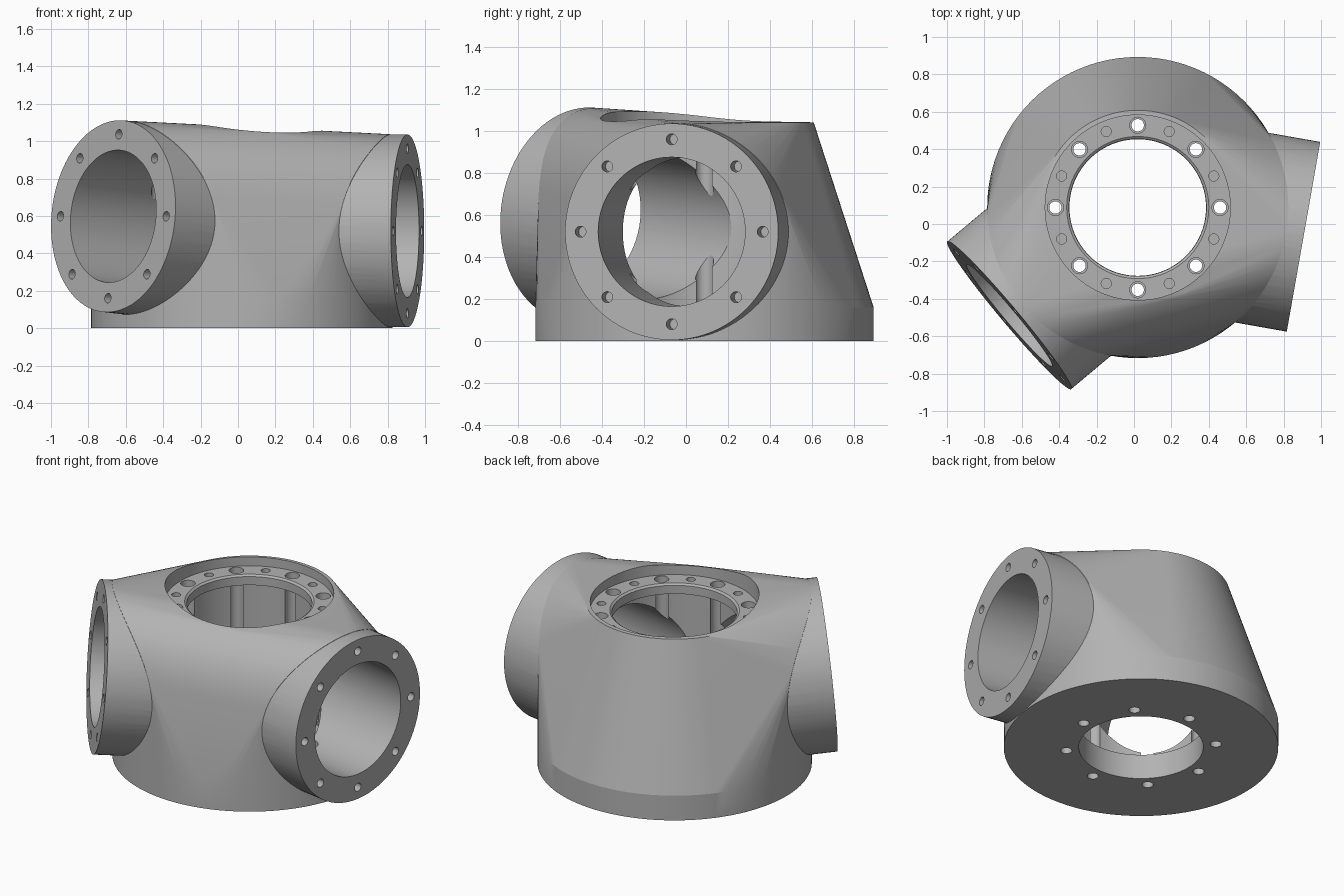
import bpy
import bmesh
from math import cos, sin, pi, radians, sqrt
from mathutils import Vector, Matrix

old = bpy.data.objects.get("Cube")
if old:
    bpy.data.objects.remove(old, do_unlink=True)

# Main sizes
CENTRE = Vector((0.02, 0.088, 0.52))
AXIS = Vector((CENTRE.x, CENTRE.y, 0))
BODY_R, TOP_R, PORT_R, BORE_R = 0.805, 0.52, 0.515, 0.355
BASE_Z, TOP_Z = 0.16, 1.04
PORT_LEN, BOLT_R, SIDES = 0.90, 0.44, 96

grey = bpy.data.materials.new("cast_grey")
grey.use_nodes = True
grey.diffuse_color = (0.45, 0.45, 0.45, 1)
grey.node_tree.nodes["Principled BSDF"].inputs["Base Color"].default_value = (0.45, 0.45, 0.45, 1)


def make_object(name, bm):
    bmesh.ops.recalc_face_normals(bm, faces=bm.faces)
    mesh = bpy.data.meshes.new(name)
    bm.to_mesh(mesh)
    bm.free()
    mesh.materials.append(grey)
    obj = bpy.data.objects.new(name, mesh)
    bpy.context.collection.objects.link(obj)
    return obj


def lathe(bm, profile, matrix, sides):
    """Closed turned solid; profile is (radius, height) along local z."""
    rings = []
    for r, z in profile:
        rings.append([bm.verts.new(matrix @ Vector((r * cos(2 * pi * i / sides),
                                                    r * sin(2 * pi * i / sides), z)))
                      for i in range(sides)])
    for a, b in zip(rings, rings[1:]):
        for i in range(sides):
            j = (i + 1) % sides
            bm.faces.new((a[i], a[j], b[j], b[i]))
    bm.faces.new(rings[0][::-1])
    bm.faces.new(rings[-1])


def hull(name, points):
    bm = bmesh.new()
    for p in points:
        bm.verts.new(p)
    bmesh.ops.convex_hull(bm, input=bm.verts[:])
    bmesh.ops.delete(bm, geom=[v for v in bm.verts if not v.link_faces], context='VERTS')
    return make_object(name, bm)


def circle(radius, z):
    return [AXIS + Vector((radius * cos(2 * pi * i / SIDES), radius * sin(2 * pi * i / SIDES), z))
            for i in range(SIDES)]


def bolt_ring(bm, profile, matrix, start):
    for i in range(8):
        a = start + i * pi / 4
        spot = Matrix.Translation((BOLT_R * cos(a), BOLT_R * sin(a), 0))
        lathe(bm, profile, matrix @ spot, 32)


class Port:
    """Side port frame: heading and upward tilt of its axis."""

    def __init__(self, name, heading, tilt):
        self.name = name
        h, self.t = radians(heading), radians(tilt)
        self.d = Vector((cos(h) * cos(self.t), sin(h) * cos(self.t), sin(self.t)))
        self.side = Vector((-sin(h), cos(h), 0))
        self.up = self.d.cross(self.side)
        self.matrix = Matrix.Translation(CENTRE) @ Matrix(
            (self.side, self.up, self.d)).transposed().to_4x4()

    def ring(self, radius, distance=None, inset=0.0):
        """Points round the port, at a distance or where it meets the round body."""
        points = []
        for i in range(SIDES):
            a = 2 * pi * i / SIDES
            u, v = radius * cos(a), radius * sin(a)
            s = distance
            if s is None:
                s = (sqrt(BODY_R ** 2 - u * u) + sin(self.t) * v) / cos(self.t) - inset
            points.append(CENTRE + self.side * u + self.up * v + self.d * s)
        return points


ports = [Port("left_port", -10, 0), Port("right_port", 220, 5)]

# Body: base disc, top rim and port roots wrapped in one skin
skin = circle(BODY_R, 0) + circle(BODY_R, BASE_Z) + circle(TOP_R, TOP_Z)
for port in ports:
    skin += [p for p in port.ring(PORT_R + 0.002) if p.z > 0.01]
body = hull("flanged_housing", skin)
helpers = []


def combine(helper, operation):
    helper.hide_render = True
    mod = body.modifiers.new(helper.name, 'BOOLEAN')
    mod.operation = operation
    mod.solver = 'EXACT'
    mod.object = helper
    helpers.append(helper)


# Port necks
for port in ports:
    neck = hull(port.name, port.ring(PORT_R, inset=0.01) + port.ring(PORT_R, PORT_LEN))
    combine(neck, 'UNION')

# Central cavity with lower bore, upper bore and recessed top flange
bm = bmesh.new()
lathe(bm, [(0.365, -0.1), (0.365, BASE_Z), (0.42, BASE_Z), (0.42, 0.92), (0.367, 0.92),
           (0.367, 0.975), (0.38, 0.985), (0.495, 0.985), (0.495, 1.4)],
      Matrix.Translation(AXIS), SIDES)
combine(make_object("cavity_cutter", bm), 'DIFFERENCE')

# Port bores and their blind bolt holes
for port in ports:
    bm = bmesh.new()
    lathe(bm, [(BORE_R, 0), (BORE_R, PORT_LEN + 0.1)], port.matrix, SIDES)
    combine(make_object(port.name + "_bore_cutter", bm), 'DIFFERENCE')
    bm = bmesh.new()
    bolt_ring(bm, [(0.026, PORT_LEN - 0.1), (0.026, PORT_LEN + 0.1)], port.matrix, 0)
    combine(make_object(port.name + "_bolt_cutter", bm), 'DIFFERENCE')

# Stepped through holes and blind holes round the top flange
bm = bmesh.new()
bolt_ring(bm, [(0.033, -0.1), (0.033, 0.1), (0.043, 0.1), (0.043, 1.4)],
          Matrix.Translation(AXIS), 0)
bolt_ring(bm, [(0.027, 0.94), (0.027, 1.4)], Matrix.Translation(AXIS), pi / 8)
combine(make_object("flange_bolt_cutter", bm), 'DIFFERENCE')

# Bake the cuts, then drop the helpers
bpy.context.view_layer.update()
depsgraph = bpy.context.evaluated_depsgraph_get()
baked = bpy.data.meshes.new_from_object(body.evaluated_get(depsgraph))
body.modifiers.clear()
body.data = baked
baked.materials.clear()
baked.materials.append(grey)
for helper in helpers:
    bpy.data.objects.remove(helper, do_unlink=True)
for poly in baked.polygons:
    poly.material_index = 0

bpy.ops.object.select_all(action='DESELECT')
body.select_set(True)
bpy.context.view_layer.objects.active = body
bpy.ops.object.shade_smooth_by_angle(angle=radians(14))
